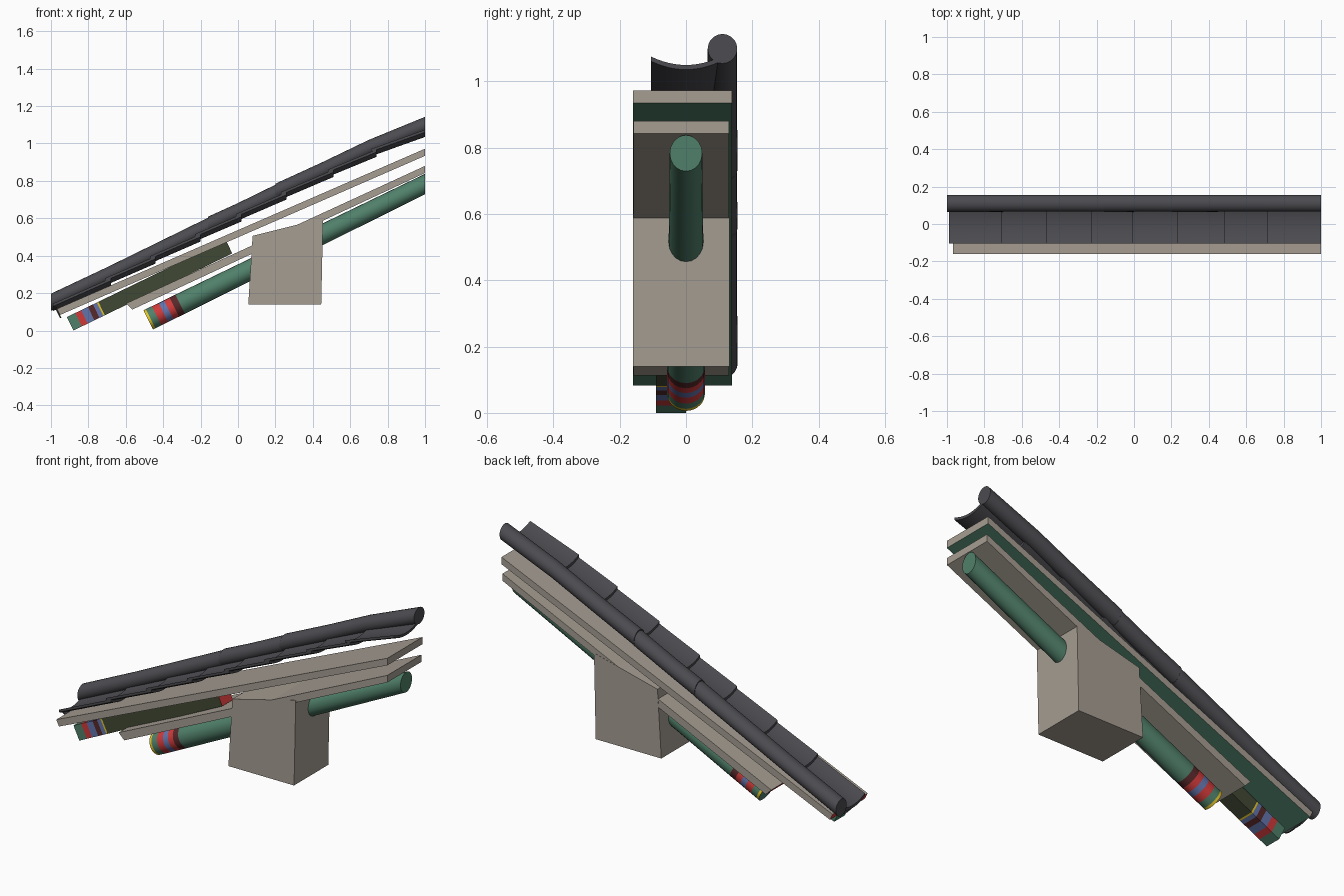
import bpy, bmesh, math
from mathutils import Vector

if "Cube" in bpy.data.objects:
    bpy.data.objects.remove(bpy.data.objects["Cube"])


def mat(name, rgb):
    m = bpy.data.materials.new(name)
    lin = [(c / 255 / 12.92) if c < 11 else ((c / 255 + 0.055) / 1.055) ** 2.4 for c in rgb]
    m.diffuse_color = (*lin, 1)
    m.use_nodes = True
    m.node_tree.nodes["Principled BSDF"].inputs["Base Color"].default_value = m.diffuse_color
    return m


PAL = {
    "tile": mat("tile grey", (76, 75, 80)),
    "beige": mat("plaster beige", (166, 157, 146)),
    "green": mat("paint green", (80, 128, 106)),
    "olive": mat("dark olive", (64, 72, 52)),
    "red": mat("paint red", (208, 58, 58)),
    "blue": mat("paint blue", (98, 116, 172)),
    "maroon": mat("dark maroon", (88, 40, 42)),
    "yellow": mat("paint yellow", (226, 196, 40)),
}
KEYS = list(PAL)


def loft(name, rings, mats, caps, smooth=False):
    """Skin a row of closed rings; one colour per segment and one per end cap."""
    bm = bmesh.new()
    rows = [[bm.verts.new(p) for p in r] for r in rings]
    n = len(rows[0])
    for a, b, m in zip(rows, rows[1:], mats):
        for k in range(n):
            f = bm.faces.new((a[k], a[(k + 1) % n], b[(k + 1) % n], b[k]))
            f.material_index = KEYS.index(m)
    for r, m in ((rows[0], caps[0]), (rows[-1], caps[1])):
        bm.faces.new(r).material_index = KEYS.index(m)
    bmesh.ops.recalc_face_normals(bm, faces=bm.faces)
    me = bpy.data.meshes.new(name)
    bm.to_mesh(me)
    bm.free()
    for k in KEYS:
        me.materials.append(PAL[k])
    ob = bpy.data.objects.new(name, me)
    bpy.context.collection.objects.link(ob)
    if smooth:
        bpy.context.view_layer.objects.active = ob
        ob.select_set(True)
        bpy.ops.object.shade_smooth_by_angle(angle=math.radians(35))
        ob.select_set(False)
    return ob


def prism(name, xz, y0, y1, color="beige"):
    return loft(name, [[(x, y, z) for x, z in xz] for y in (y0, y1)], [color], (color, color))


def paint(ob, color, rule):
    for p in ob.data.polygons:
        if rule(p.normal):
            p.material_index = KEYS.index(color)


# Roof boards: beige, red lower end; the upper board has a green underside
upper = prism("upper_roof_board", [(-0.968, 0.116), (1, 0.972), (1, 0.934), (-0.952, 0.083)], -0.16, 0.138)
paint(upper, "green", lambda n: n.z < -0.8)
paint(upper, "red", lambda n: n.x < -0.7)
lower = prism("lower_roof_board", [(-0.598, 0.145), (1, 0.88), (1, 0.842), (-0.565, 0.112)], -0.159, 0.13)
paint(lower, "red", lambda n: n.x < -0.7)

# Wall block carrying the rafters
prism("wall_block", [(0.055, 0.14), (0.445, 0.14), (0.455, 0.6), (0.078, 0.506)], -0.16, 0.131)

# Round rafter with painted bands, cut vertically at the upper end
a, b = Vector((-0.48, 0, 0.057)), Vector((1, 0, 0.783))
d = (b - a).normalized()
up = Vector((-d.z, 0, d.x))
N = 20
bands = [0, 0.014, 0.05, 0.09, 0.122, 0.155, 0.19]
rings = []
for t in bands + [None]:
    c = b if t is None else a + d * t
    r = 0.049 if t is None else 0.057
    ring = []
    for k in range(N):
        u = math.tau * k / N
        p = c + Vector((0, r * math.cos(u), 0)) + up * (r * math.sin(u))
        if t is None:
            p += d * ((1 - p.x) / d.x)
        ring.append(p)
    rings.append(ring)
loft("round_rafter", rings, ["yellow", "green", "red", "blue", "red", "maroon", "green"],
     ("green", "green"), True)

# Square flying rafter with painted bands
a, b = Vector((-0.8975, 0, 0.036)), Vector((-0.048, 0, 0.448))
d = (b - a).normalized()
up = Vector((-d.z, 0, d.x))
rings = []
for t in (0, 0.05, 0.085, 0.125, 0.155, 0.178, 0.187, (b - a).length):
    c = a + d * t
    rings.append([c + up * h + Vector((0, y, 0)) for h, y in
                  ((-0.04, -0.09), (0.04, -0.09), (0.04, 0), (-0.04, 0))])
loft("square_rafter", rings, ["green", "red", "blue", "maroon", "blue", "yellow", "olive"],
     ("green", "red"))


# Roof slope followed by all tiles
def slope(x):
    pts = [(-1, 0.147), (0.2, 0.735), (0.7, 0.975), (1, 1.098)]
    for (x0, z0), (x1, z1) in zip(pts, pts[1:]):
        if x <= x1 + 1e-6:
            return z0 + (z1 - z0) * (x - x0) / (x1 - x0)
    return pts[-1][1]


# Round cover tiles, each lower end lapping the next
for i, xs in enumerate([(-1, -0.7, -0.15), (-0.16, 0.0, 0.21), (0.2, 0.45, 0.7, 1)]):
    rings = []
    for j, x in enumerate(xs):
        r = 0.046 if j == 0 else 0.0445
        lift = 0.004 if j == 0 else 0
        rings.append([(x, 0.11 + r * math.cos(math.tau * k / N),
                       slope(x) + lift + r * math.sin(math.tau * k / N)) for k in range(N)])
    loft(f"cover_tile_{i + 1}", rings, ["tile"] * (len(xs) - 1), ("tile", "tile"), True)

# Concave pan tiles, overlapping down the slope
joints = [-0.99, -0.71, -0.47, -0.23, -0.01, 0.23, 0.48, 0.71, 1.0]
ys = [-0.105 + 0.21 * k / 12 for k in range(13)]


def sag(y):
    return 0.025 * (y / 0.105) ** 2


for i, (x0, x1) in enumerate(zip(joints, joints[1:])):
    rings = []
    for x, lift in ((x0, 0.012), (min(x1 + 0.03, 1), -0.003)):
        z = slope(x) - 0.046 + lift
        rings.append([(x, y, z + sag(y)) for y in ys] +
                     [(x, y, z + sag(y) - 0.014) for y in reversed(ys)])
    loft(f"pan_tile_{i + 1}", rings, ["tile"], ("tile", "tile"), True)

# Drip plate hanging from the lowest pan tile
z = slope(-0.99) - 0.034
top = [(y, z + sag(y)) for y in ys]
low = [(y, z + sag(y) - 0.05 * (1 - (y / 0.105) ** 2) - 0.002) for y in reversed(ys)]
rings = [[(-0.99 + s + (z + 0.025 - h) * 0.5, y, h) for y, h in top + low] for s in (0, 0.009)]
loft("drip_plate", rings, ["tile"], ("tile", "tile"))
